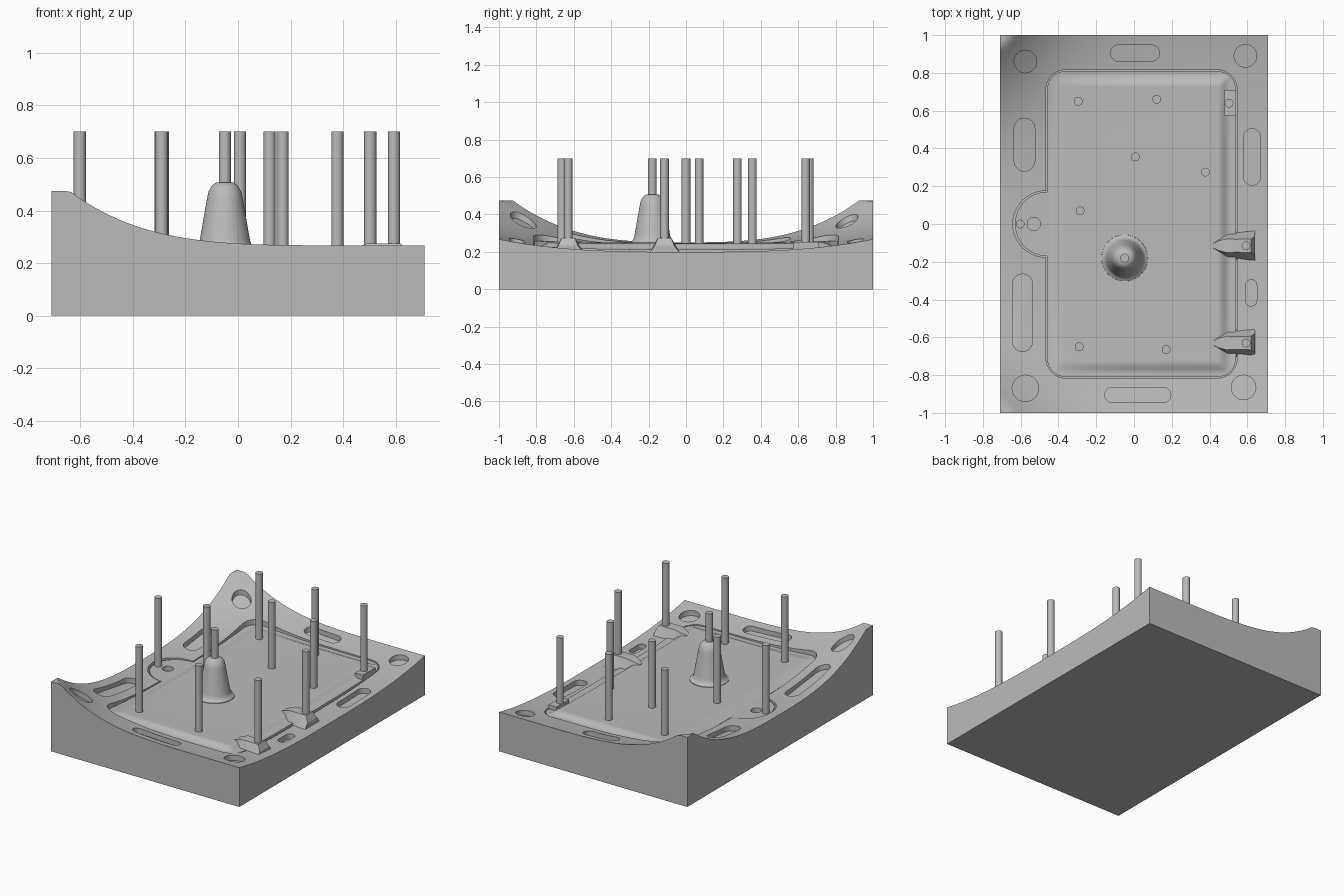
import bpy, bmesh, math
from math import sin, cos, pi

if "Cube" in bpy.data.objects:
    bpy.data.objects.remove(bpy.data.objects["Cube"])

steel = bpy.data.materials.new("Steel grey")
steel.use_nodes = True
colour = (0.5, 0.5, 0.5, 1)
steel.diffuse_color = colour
steel.node_tree.nodes["Principled BSDF"].inputs["Base Color"].default_value = colour


def clamp(v, lo=0.0, hi=1.0):
    return max(lo, min(hi, v))


def parting(x, y):
    """Height of the curved parting surface, rising to the left corners."""
    s = max(0.0, 0.3 - x)
    return min(0.475, 0.2 + 0.05 * s**2 + abs(y)**3 * (0.068 + 0.205 * s**3.8))


def panel_height(x, y):
    """Height of the moulding core: a rim with a raised, sloped middle."""
    rise = parting(x, y) - 0.2
    t = clamp(min(x + 0.43, 0.5 - x, 0.785 - abs(y)) / 0.045)
    rim, top = 0.213 + 0.5 * rise, 0.244 + 0.2 * rise
    return rim + (top - rim) * t


def finish(name, bm, angle=35):
    bmesh.ops.recalc_face_normals(bm, faces=bm.faces)
    mesh = bpy.data.meshes.new(name)
    bm.to_mesh(mesh)
    bm.free()
    mesh.materials.append(steel)
    ob = bpy.data.objects.new(name, mesh)
    bpy.context.collection.objects.link(ob)
    smooth(ob, angle)
    return ob


def smooth(ob, angle=35):
    bpy.ops.object.select_all(action="DESELECT")
    ob.select_set(True)
    bpy.context.view_layer.objects.active = ob
    bpy.ops.object.shade_smooth_by_angle(angle=math.radians(angle))


def boolean(ob, cutter, operation):
    cutter.hide_render = True
    mod = ob.modifiers.new("Cut", "BOOLEAN")
    mod.object, mod.operation, mod.solver = cutter, operation, "EXACT"
    bpy.context.view_layer.objects.active = ob
    bpy.ops.object.modifier_apply(modifier=mod.name)
    bpy.data.objects.remove(cutter)
    smooth(ob)


def slab(name, x0, x1, y0, y1, step, height, base):
    """Solid block whose top follows a height function."""
    nx, ny = round((x1 - x0) / step), round((y1 - y0) / step)
    bm = bmesh.new()
    rows = []
    for j in range(ny + 1):
        y = y0 + (y1 - y0) * j / ny
        xs = [x0 + (x1 - x0) * i / nx for i in range(nx + 1)]
        rows.append([bm.verts.new((x, y, height(x, y))) for x in xs])
    for a, b in zip(rows, rows[1:]):
        for i in range(nx):
            bm.faces.new((a[i], a[i + 1], b[i + 1], b[i]))
    rim = (rows[0] + [r[-1] for r in rows[1:]] + rows[-1][-2::-1]
           + [r[0] for r in rows[-2:0:-1]])
    low = [bm.verts.new((v.co.x, v.co.y, base)) for v in rim]
    for i in range(len(rim)):
        k = (i + 1) % len(rim)
        bm.faces.new((rim[i], low[i], low[k], rim[k]))
    bm.faces.new(low)
    return finish(name, bm)


def prism(bm, outline, centre, floor, top):
    """Upright prism with a fanned floor that follows a height function."""
    lo = [bm.verts.new((x, y, floor(x, y))) for x, y in outline]
    hi = [bm.verts.new((x, y, top)) for x, y in outline]
    mid = bm.verts.new((*centre, floor(*centre)))
    for i in range(len(lo)):
        k = (i + 1) % len(lo)
        bm.faces.new((lo[i], lo[k], hi[k], hi[i]))
        bm.faces.new((mid, lo[k], lo[i]))
    bm.faces.new(hi)


def arc(cx, cy, r, start, end, n):
    return [(cx + r * cos(math.radians(start + (end - start) * i / n)),
             cy + r * sin(math.radians(start + (end - start) * i / n)))
            for i in range(n + 1)]


def slot_outline(x, y, w, h):
    """Rounded slot, or a circle where width equals height."""
    r = min(w, h) / 2
    dx, dy = w / 2 - r, h / 2 - r
    if dx == dy:
        return arc(x, y, r, 0, 345, 23)
    if dx > 0:
        return arc(x + dx, y, r, -90, 90, 12) + arc(x - dx, y, r, 90, 270, 12)
    return arc(x, y + dy, r, 0, 180, 12) + arc(x, y - dy, r, 180, 360, 12)


def panel_outline(g=0.0):
    """Rounded rectangle with a half-round tab on the left side."""
    r = 0.1
    x0, x1, y1 = -0.46 + r, 0.54 - r, 0.81 - r
    r += g
    return (arc(x1, -y1, r, -90, 0, 8) + arc(x1, y1, r, 0, 90, 8)
            + arc(x0, y1, r, 90, 180, 8) + arc(-0.46 - g, 0, 0.17 + g, 90, 270, 24)
            + arc(x0, -y1, r, 180, 270, 8))


# Mould block with locating pockets and the core seat
block = slab("mould_block", -0.71, 0.71, -1, 1, 0.025, parting, 0)
pockets = [
    (-0.575, 0.86, 0.12, 0.12), (0.59, 0.89, 0.12, 0.12),
    (-0.575, -0.87, 0.14, 0.14), (0.58, -0.865, 0.13, 0.13),
    (0.005, 0.905, 0.26, 0.085), (0.02, -0.905, 0.35, 0.08),
    (-0.58, 0.42, 0.11, 0.28), (-0.59, -0.47, 0.105, 0.41),
    (0.625, 0.355, 0.09, 0.3), (0.62, -0.365, 0.06, 0.14)]
bm = bmesh.new()
for x, y, w, h in pockets:
    prism(bm, slot_outline(x, y, w, h), (x, y), lambda a, b: parting(a, b) - 0.035, 0.7)
prism(bm, panel_outline(0.006), (0, 0), lambda a, b: 0.185, 0.7)
boolean(block, finish("pocket_cutter", bm), "DIFFERENCE")

# Core panel trimmed to its outline, with a hole in the tab
panel = slab("core_panel", -0.66, 0.56, -0.83, 0.83, 0.0151, panel_height, 0.15)
bm = bmesh.new()
prism(bm, panel_outline(), (0, 0), lambda a, b: 0.18, 0.7)
boolean(panel, finish("panel_trim", bm), "INTERSECT")
bm = bmesh.new()
prism(bm, slot_outline(-0.53, 0, 0.07, 0.07), (-0.53, 0), lambda a, b: 0.2, 0.7)
boolean(panel, finish("tab_hole_cutter", bm), "DIFFERENCE")

# Domed tapered boss, turned from a profile
profile = [(0.125, 0.235), (0.122, 0.249), (0.11, 0.255), (0.1, 0.27), (0.095, 0.29),
           (0.068, 0.445), (0.062, 0.473), (0.05, 0.494), (0.034, 0.506), (0.0, 0.51)]
bm = bmesh.new()
verts = [bm.verts.new((r - 0.05, -0.18, z)) for r, z in profile]
edges = [bm.edges.new(p) for p in zip(verts, verts[1:])]
bmesh.ops.spin(bm, geom=verts + edges, cent=(-0.05, -0.18, 0), axis=(0, 0, 1),
               angle=2 * pi, steps=40)
bmesh.ops.remove_doubles(bm, verts=bm.verts, dist=0.0005)
finish("tapered_boss", bm, 50)

# Side lugs lofted along x: position, base half width, top half width, top height
sections = [(0.42, 0.025, 0.012, 0.247), (0.45, 0.05, 0.026, 0.26), (0.49, 0.068, 0.036, 0.274),
            (0.54, 0.072, 0.034, 0.275), (0.62, 0.082, 0.036, 0.275), (0.64, 0.086, 0.05, 0.235)]
for label, cy in (("middle", -0.115), ("front", -0.63)):
    bm = bmesh.new()
    rings = [[bm.verts.new((x, cy + y, z)) for y, z in
              ((-b, 0.19), (-t, top), (t, top), (b, 0.19))] for x, b, t, top in sections]
    for a, b in zip(rings, rings[1:]):
        for i in range(4):
            k = (i + 1) % 4
            bm.faces.new((a[i], a[k], b[k], b[i]))
    bm.faces.new(rings[0])
    bm.faces.new(rings[-1])
    finish(label + "_lug", bm, 20)

# Small pad in the rear corner of the core
bm = bmesh.new()
prism(bm, [(0.48, 0.575), (0.54, 0.575), (0.54, 0.71), (0.48, 0.71)], (0.51, 0.64),
      lambda a, b: 0.19, 0.252)
finish("corner_pad", bm)

# Ejector pins
pins = [(-0.295, 0.65), (0.12, 0.66), (0.503, 0.64), (0.007, 0.355), (0.378, 0.275),
        (-0.285, 0.07), (-0.602, 0), (-0.05, -0.18), (0.593, -0.115), (0.593, -0.63),
        (-0.29, -0.65), (0.17, -0.665)]
for n, (x, y) in enumerate(pins):
    bpy.ops.mesh.primitive_cylinder_add(vertices=24, radius=0.023, depth=0.5,
                                        location=(x, y, 0.45))
    pin = bpy.context.object
    pin.name = "ejector_pin_%d" % (n + 1)
    pin.data.materials.append(steel)
    smooth(pin)
